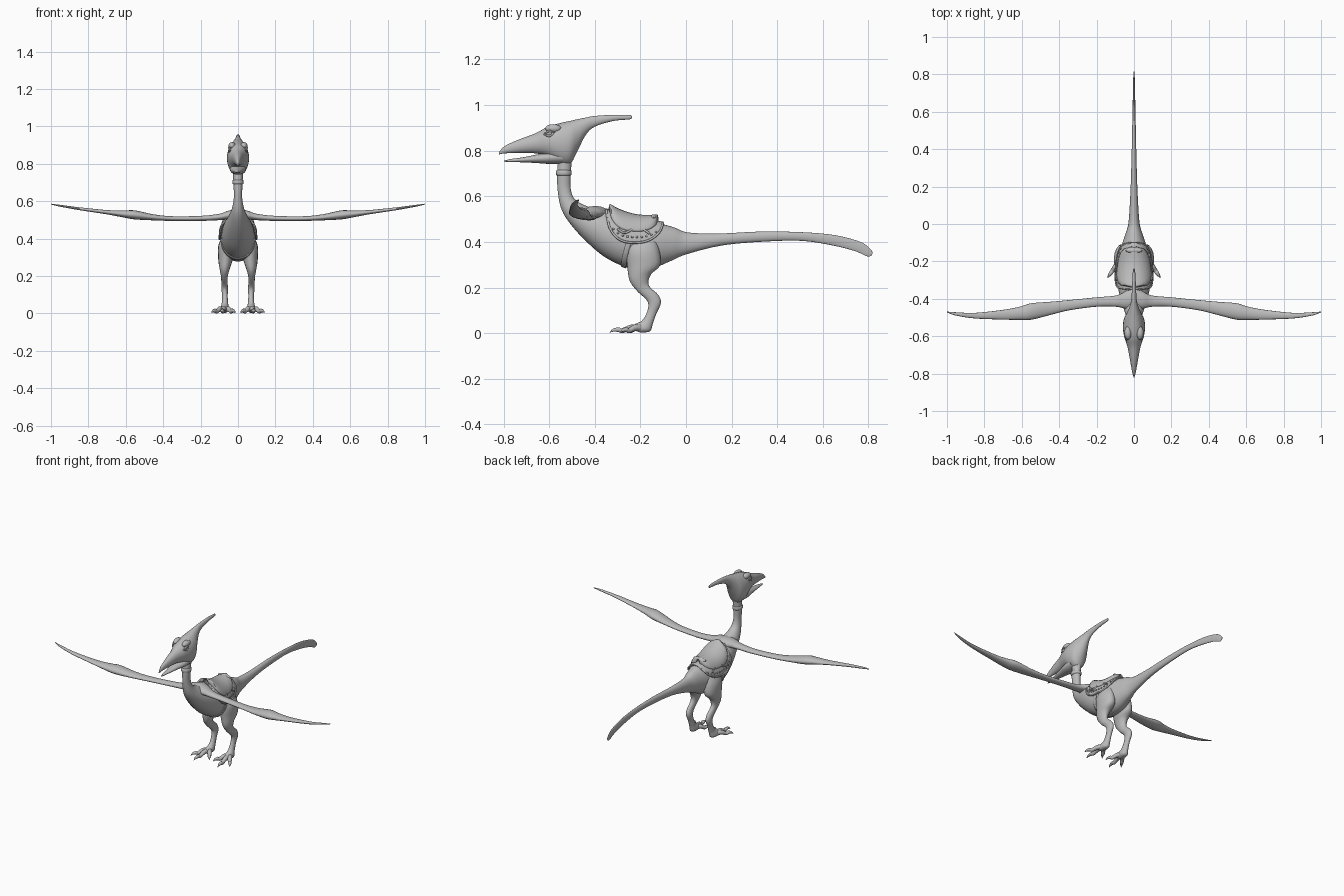
import bpy, bmesh, math
from mathutils import Vector
from mathutils.bvhtree import BVHTree

cube = bpy.data.objects.get("Cube")
if cube:
    bpy.data.objects.remove(cube, do_unlink=True)

GREY = (0.5, 0.5, 0.5, 1)
skin = bpy.data.materials.new("plain_grey")
skin.use_nodes = True
skin.diffuse_color = GREY
skin.node_tree.nodes["Principled BSDF"].inputs["Base Color"].default_value = GREY
parts = []


def finish(name, bm):
    bmesh.ops.recalc_face_normals(bm, faces=bm.faces)
    for face in bm.faces:
        face.smooth = True
    mesh = bpy.data.meshes.new(name)
    bm.to_mesh(mesh)
    bm.free()
    obj = bpy.data.objects.new(name, mesh)
    bpy.context.collection.objects.link(obj)
    mesh.materials.append(skin)
    parts.append(obj)
    return obj


def spline(p, i, t):
    a, b, c, d = (p[min(max(i + k, 0), len(p) - 1)] for k in (-1, 0, 1, 2))
    return b + (c - a) * (t / 2) + (a * 2 - b * 5 + c * 4 - d) * (t * t / 2) \
        + (b * 3 - a - c * 3 + d) * (t ** 3 / 2)


def loft(name, rings, sides=20, steps=5):
    """Skin a smooth surface over rings given as (centre, half axis, half axis)."""
    lanes = [[Vector(r[k]) for r in rings] for k in range(3)]
    bm, loops = bmesh.new(), []
    for s in range((len(rings) - 1) * steps + 1):
        i, t = divmod(s, steps)
        c, u, v = (spline(lane, i, t / steps) for lane in lanes)
        angles = [math.tau * k / sides for k in range(sides)]
        loops.append([bm.verts.new(c + u * math.cos(a) + v * math.sin(a)) for a in angles])
    for lo, hi in zip(loops, loops[1:]):
        for k in range(sides):
            n = (k + 1) % sides
            bm.faces.new((lo[k], lo[n], hi[n], hi[k]))
    bm.faces.new(loops[0])
    bm.faces.new(loops[-1])
    return finish(name, bm)


def section(y0, z0, y1, z1, width, x=0):
    """Ring spanning two profile points, with a half width across."""
    lo, hi = Vector((x, y0, z0)), Vector((x, y1, z1))
    return (lo + hi) / 2, Vector((width, 0, 0)), (hi - lo) / 2


def tube(name, points, radii, sides=10, steps=4):
    pts = [Vector(p) for p in points]
    rings = []
    for i, p in enumerate(pts):
        d = pts[min(i + 1, len(pts) - 1)] - pts[max(i - 1, 0)]
        u = d.cross(Vector((0, 0, 1)))
        if u.length < 1e-6:
            u = Vector((1, 0, 0))
        u.normalize()
        rings.append((p, u * radii[i], d.cross(u).normalized() * radii[i]))
    return loft(name, rings, sides, steps)


def ball(name, centre, radii, segments=16):
    bm = bmesh.new()
    bmesh.ops.create_uvsphere(bm, u_segments=segments, v_segments=segments // 2 + 2, radius=1)
    bmesh.ops.scale(bm, vec=radii, verts=bm.verts)
    bmesh.ops.translate(bm, vec=centre, verts=bm.verts)
    return finish(name, bm)


# Neck, torso and tail in one skin
body = loft("body", [section(*r) for r in (
    (-.56, .76, -.5, .76, .026), (-.565, .7, -.505, .7, .025),
    (-.562, .62, -.505, .63, .022), (-.545, .54, -.485, .585, .032),
    (-.5, .47, -.43, .555, .05), (-.43, .395, -.36, .54, .073),
    (-.35, .33, -.3, .52, .087), (-.25, .285, -.22, .5, .088),
    (-.16, .28, -.13, .485, .075), (-.07, .315, -.05, .463, .048),
    (0, .345, .01, .441, .03), (.15, .383, .15, .437, .02),
    (.32, .4, .32, .445, .014), (.5, .405, .5, .443, .01),
    (.64, .385, .65, .43, .007), (.74, .36, .765, .4, .005),
    (.79, .338, .81, .367, .003), (.812, .338, .818, .35, .001))], 28)

# Neck collar
loft("collar", [section(-.536 - r, z, -.536 + r, z, r * .87) for z, r in (
    (.69, .026), (.694, .033), (.703, .035), (.712, .033), (.716, .026))])

# Head with upper beak and swept crest
loft("head", [section(y, lo, y, hi, w) for y, lo, hi, w in (
    (-.82, .783, .793, .002), (-.795, .788, .82, .009), (-.73, .79, .85, .021),
    (-.66, .788, .876, .034), (-.61, .775, .903, .05), (-.56, .745, .919, .059),
    (-.51, .74, .93, .055), (-.475, .8, .938, .038), (-.44, .868, .945, .023),
    (-.4, .905, .952, .014), (-.32, .93, .957, .01), (-.25, .937, .956, .006),
    (-.237, .943, .951, .002))], 24)
loft("lower_beak", [section(y, lo, y, hi, w) for y, lo, hi, w in (
    (-.797, .752, .756, .002), (-.77, .75, .763, .009), (-.72, .749, .77, .018),
    (-.66, .746, .782, .029), (-.6, .742, .795, .042), (-.54, .742, .805, .044))])

for side, s in (("left", 1), ("right", -1)):
    # Brow, eye and lids
    ball(side + "_brow", (s * .032, -.582, .897), (.019, .036, .019))
    ball(side + "_eye", (s * .041, -.6, .875), (.009, .014, .01))
    for lid, dz in (("upper", .011), ("lower", -.011)):
        tube(f"{side}_{lid}_lid", [(s * .04, -.624, .872), (s * .049, -.6, .875 + dz),
                                   (s * .046, -.574, .878)], (.002, .005, .002))

    # Slender wing: narrow arm, widened wrist, tapering tip
    loft(side + "_wing", [((s * x, (y0 + y1) / 2, (z0 + z1) / 2),
                           (0, (y1 - y0) / 2, 0), (0, 0, (z1 - z0) / 2))
                          for x, y0, y1, z0, z1 in (
        (0, -.465, -.33, .47, .558), (.05, -.452, -.362, .5, .55),
        (.1, -.442, -.383, .499, .533), (.2, -.442, -.392, .495, .522),
        (.35, -.462, -.407, .495, .52), (.45, -.487, -.416, .498, .53),
        (.55, -.512, -.424, .503, .551), (.61, -.513, -.442, .513, .551),
        (.7, -.511, -.459, .53, .553), (.85, -.505, -.475, .553, .568),
        (.95, -.49, -.472, .571, .581), (1, -.473, -.468, .583, .587))], 16)

    # Leg: thigh, shin, hock and foot
    loft(side + "_leg", [section(*r[:5], s * r[5]) for r in (
        (-.24, .44, -.14, .44, .02, .045), (-.262, .37, -.118, .37, .042, .062),
        (-.257, .29, -.113, .3, .04, .066), (-.247, .23, -.155, .255, .028, .071),
        (-.215, .185, -.163, .21, .018, .073), (-.177, .15, -.122, .168, .017, .072),
        (-.165, .125, -.11, .132, .017, .071), (-.172, .09, -.13, .085, .015, .07),
        (-.193, .055, -.145, .043, .018, .07), (-.225, .038, -.158, .008, .024, .072),
        (-.235, .014, -.2, .003, .016, .074))], 16)
    for toe, x, y in (("outer", .142, -.288), ("middle", .087, -.335), ("inner", .014, -.278)):
        hip, tip = Vector((s * .073, -.19, .022)), Vector((s * x, y, .004))
        path = [hip.lerp(tip, f) + Vector((0, 0, h)) for f, h in (
            (0, 0), (.35, .008), (.62, 0), (.72, .006), (.88, .007), (1, -.001))]
        tube(f"{side}_{toe}_toe", path, (.018, .014, .011, .011, .007, .001))

# Saddle pieces are laid on the torso by casting rays at it
tree = BVHTree.FromPolygons([v.co.copy() for v in body.data.vertices],
                            [list(p.vertices) for p in body.data.polygons])


def on_body(y, angle, lift):
    out = Vector((math.sin(angle), 0, math.cos(angle)))
    hit = tree.ray_cast(Vector((0, y, .4)) + out * .4, -out)[0]
    return (hit or Vector((0, y, .4))) + out * lift


def cover(name, point, rows, cols, thickness):
    bm = bmesh.new()
    grid = [[bm.verts.new(point(i / rows, 2 * j / cols - 1)) for j in range(cols + 1)]
            for i in range(rows + 1)]
    for a, b in zip(grid, grid[1:]):
        for j in range(cols):
            bm.faces.new((a[j], a[j + 1], b[j + 1], b[j]))
    bmesh.ops.remove_doubles(bm, verts=bm.verts, dist=1e-5)
    obj = finish(name, bm)
    solid = obj.modifiers.new("thickness", "SOLIDIFY")
    solid.thickness, solid.offset = thickness, 0
    return obj


def reach(t, degrees):
    return math.radians(degrees) * (.12 + .88 * math.sqrt(max(0, 1 - abs(2 * t - 1) ** 2.6)))


def blanket(t, u, lift=.006):
    return on_body(-.35 + .25 * t, u * reach(t, 92), lift)


def seat(t, u):
    rise = .006 + .014 * (1 - u * u) * (abs(2 * t - 1) ** 2) + .008 * (1 - u ** 4)
    return on_body(-.335 + .21 * t, u * reach(t, 62), rise + .004)


cover("saddle_blanket", blanket, 26, 32, .008)
cover("saddle_seat", seat, 20, 24, .008)
ball("saddle_pommel", (0, -.325, .53), (.024, .018, .012))
ball("saddle_cantle", (0, -.142, .508), (.045, .014, .013))

# Rolled border, studs and hanging strap on each side
for side, s in (("left", 1), ("right", -1)):
    edge = [blanket(i / 24, s, .01) for i in range(25)]
    tube(side + "_border", edge, [.005] * len(edge), 8, 2)
    for i in range(3, 22, 2):
        stud = on_body(-.35 + .25 * i / 24, s * reach(i / 24, 92) * .84, .011)
        ball(f"{side}_stud_{i}", stud, (.005, .005, .005), 8)
    band = [on_body(-.3 + .14 * i / 8, s * (1.02 + .16 * math.sin(i * .9)), .013) for i in range(9)]
    tube(side + "_strap", band, [.005] * len(band), 8, 2)

# Girth passing beneath the belly
cover("girth", lambda t, u: on_body(-.285 + .022 * t + .03 * abs(u) ** 2,
                                   math.pi + u * 1.75, .002), 3, 36, .006)

bpy.ops.object.select_all(action="DESELECT")
for obj in parts:
    obj.select_set(True)
bpy.context.view_layer.objects.active = body
bpy.ops.object.shade_smooth_by_angle(angle=math.radians(50))
